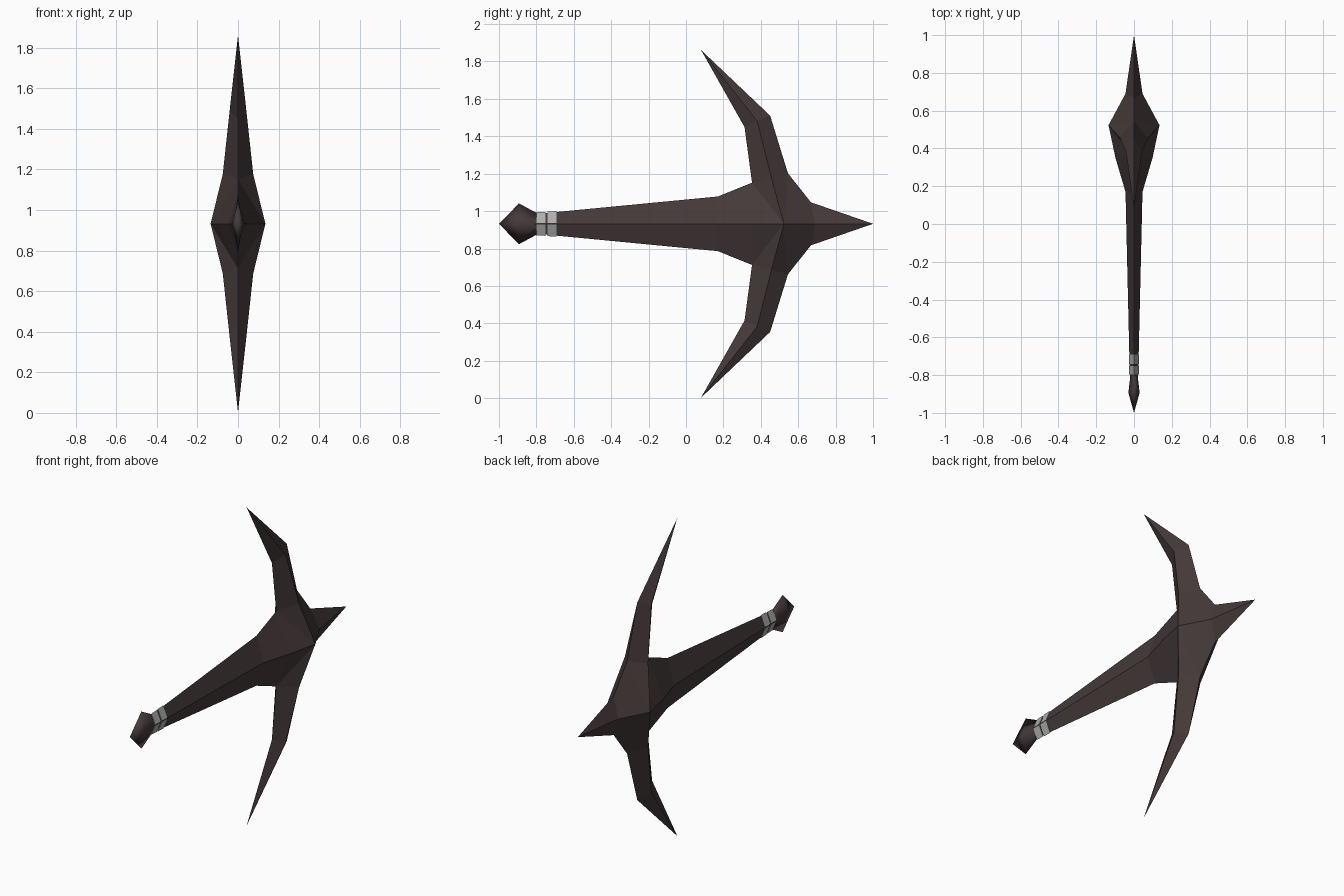
import bpy, bmesh

if "Cube" in bpy.data.objects:
    bpy.data.objects.remove(bpy.data.objects["Cube"])

CZ = 0.932  # height of the weapon's long axis


def material(name, rgb):
    m = bpy.data.materials.new(name)
    m.diffuse_color = (*rgb, 1)
    m.use_nodes = True
    m.node_tree.nodes["Principled BSDF"].inputs["Base Color"].default_value = m.diffuse_color
    return m


DARK = material("dark brown metal", (0.060, 0.042, 0.042))
WRAP = material("pale grey wrap", (0.43, 0.43, 0.42))
SEAM = material("dark wrap seam", (0.035, 0.032, 0.030))


def add_object(name, bm, mats):
    mesh = bpy.data.meshes.new(name)
    bm.to_mesh(mesh)
    bm.free()
    for m in mats:
        mesh.materials.append(m)
    ob = bpy.data.objects.new(name, mesh)
    ob.location.z = CZ
    bpy.context.collection.objects.link(ob)
    return ob


# Blade body: one quarter (right, upper), mirrored across the x and z planes
pts = {
    # ridge along the shaft (thickest at the hub)
    "r0": (0.022, -0.81, 0), "r1": (0.045, 0.17, 0), "r2": (0.098, 0.35, 0),
    "hub": (0.135, 0.523, 0), "f1": (0.045, 0.69, 0), "point": (0, 1.0, 0),
    # ridge along the curved arm
    "a1": (0.075, 0.457, 0.245), "a2": (0.042, 0.38, 0.55), "tip": (0, 0.08, 0.93),
    # sharp outer edge
    "o0": (0, -0.81, 0.052), "o1": (0, 0.17, 0.146), "o2": (0, 0.353, 0.22),
    "inner": (0, 0.313, 0.517), "outer": (0, 0.45, 0.578),
    "l": (0, 0.545, 0.27), "m": (0, 0.668, 0.115),
}
faces = ["r0 r1 o1 o0", "r1 r2 o2 o1", "r2 hub o2", "hub a1 o2", "a1 a2 inner o2",
         "a2 tip inner", "a2 outer tip", "a1 l outer a2", "hub l a1",
         "hub f1 m l", "f1 point m"]
bm = bmesh.new()
v = {k: bm.verts.new(p) for k, p in pts.items()}
for f in faces:
    face = bm.faces.new([v[k] for k in f.split()])
    face.normal_update()
    if face.normal.x < 0:
        face.normal_flip()
blade = add_object("blade_body", bm, [DARK])
mirror = blade.modifiers.new("mirror", "MIRROR")
mirror.use_axis = (True, False, True)


def loft(name, sections, mats, flat=0.0):
    """Diamond sections (y, half width, half height) with ridges cut flat."""
    bm = bmesh.new()
    rings = []
    for y, w, h in sections:
        if w == 0:
            rings.append([bm.verts.new((0, y, 0))])
            continue
        outline = [(w, -flat), (w, flat), (0, h), (-w, flat), (-w, -flat), (0, -h)]
        if not flat:
            outline = [(w, 0), (0, h), (-w, 0), (0, -h)]
        rings.append([bm.verts.new((x, y, z)) for x, z in outline])
    for a, b in zip(rings, rings[1:]):
        n = max(len(a), len(b))
        for i in range(n):
            j = (i + 1) % n
            if len(a) == 1:
                bm.faces.new((a[0], b[j], b[i]))
            else:
                bm.faces.new((a[i], a[j], b[j], b[i]))
    for ring in (rings[0], rings[-1]):
        if len(ring) > 2:
            bm.faces.new(ring)
    bmesh.ops.recalc_face_normals(bm, faces=bm.faces)
    # the narrow strips on the side ridges form the seam
    if flat:
        for f in bm.faces:
            if abs(f.normal.x) > 0.99:
                f.material_index = 1
    return add_object(name, bm, mats)


# Pommel, softly shaded
pommel = loft("pommel", [(-1.0, 0, 0), (-0.893, 0.030, 0.109), (-0.795, 0.018, 0.056)], [DARK])
for p in pommel.data.polygons:
    p.use_smooth = len(p.vertices) == 3 or abs(p.normal.y) < 0.95

# Two grip wraps with a dark gap between them
loft("grip_wrap_rear", [(-0.80, 0.025, 0.062), (-0.751, 0.026, 0.064)], [WRAP, SEAM], 0.004)
loft("grip_wrap_front", [(-0.741, 0.026, 0.066), (-0.692, 0.027, 0.068)], [WRAP, SEAM], 0.004)
